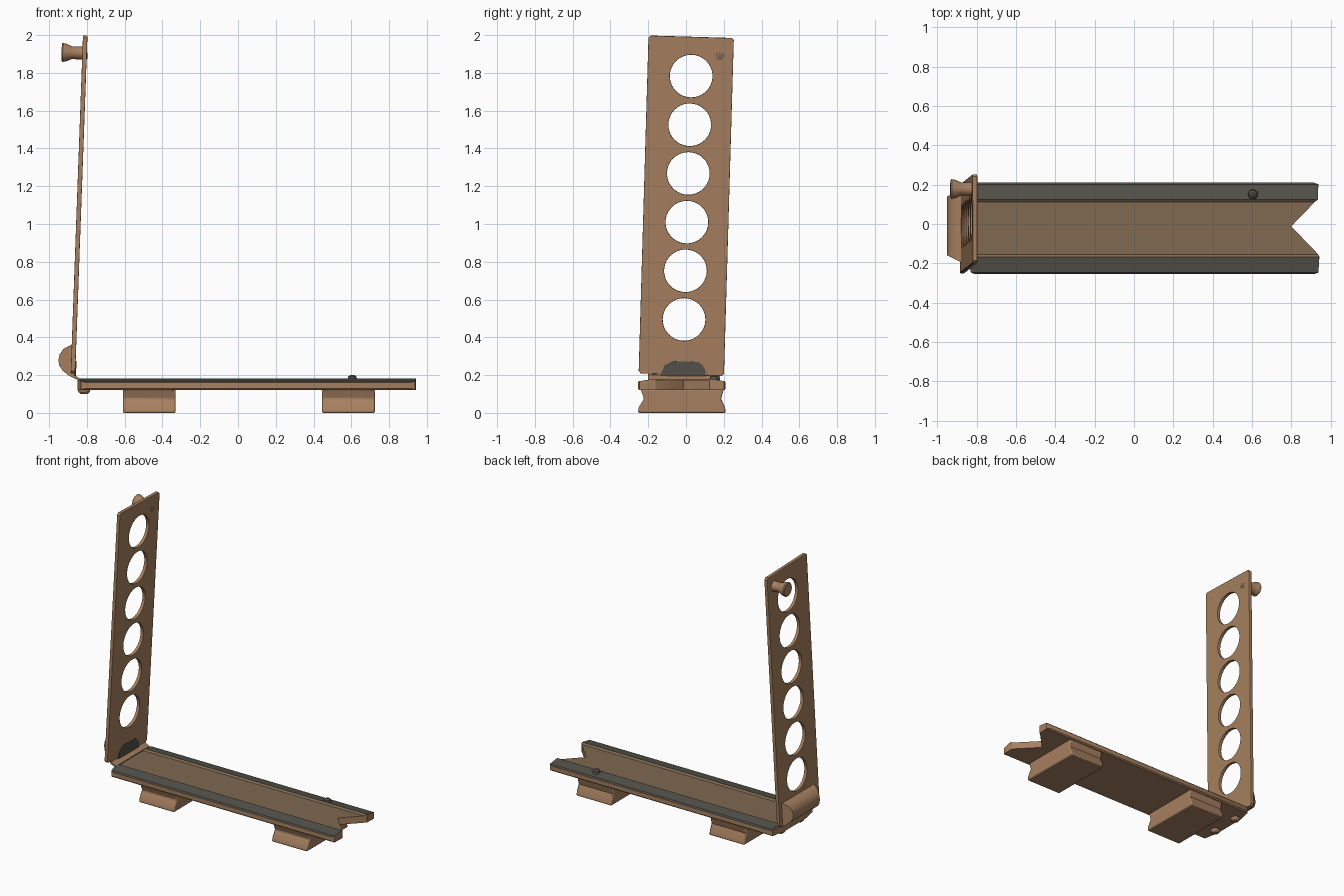
import bpy, bmesh, math
from mathutils import Matrix, Vector

if "Cube" in bpy.data.objects:
    bpy.data.objects.remove(bpy.data.objects["Cube"])


def mat(name, col):
    m = bpy.data.materials.new(name)
    m.diffuse_color = (*col, 1)
    m.use_nodes = True
    m.node_tree.nodes["Principled BSDF"].inputs["Base Color"].default_value = m.diffuse_color
    return m


TAN = mat("tan", (0.38, 0.215, 0.115))
FLOOR = mat("dull_brown", (0.215, 0.14, 0.083))
GREY = mat("dark_grey", (0.085, 0.082, 0.067))


def add(name, me, mats, bevel=0):
    ob = bpy.data.objects.new(name, me)
    bpy.context.collection.objects.link(ob)
    me.materials.clear()
    for m in mats:
        me.materials.append(m)
    if bevel:
        b = ob.modifiers.new("bevel", "BEVEL")
        b.width, b.segments, b.limit_method = bevel, 2, "ANGLE"
        b.angle_limit = math.radians(40)
    bpy.ops.object.select_all(action="DESELECT")
    ob.select_set(True)
    bpy.context.view_layer.objects.active = ob
    bpy.ops.object.shade_smooth_by_angle(angle=math.radians(30))
    return ob


def loft(name, rings, mats, bevel=0):
    """Skin closed rings of equal length and cap both ends."""
    bm = bmesh.new()
    vs = [[bm.verts.new(p) for p in r] for r in rings]
    n = len(vs[0])
    for a, b in zip(vs, vs[1:]):
        for i in range(n):
            bm.faces.new((a[i], a[(i + 1) % n], b[(i + 1) % n], b[i]))
    bm.faces.new(vs[0][::-1])
    bm.faces.new(vs[-1])
    bmesh.ops.recalc_face_normals(bm, faces=bm.faces)
    me = bpy.data.meshes.new(name)
    bm.to_mesh(me)
    bm.free()
    return add(name, me, mats, bevel)


def flat_plate(name, loops, thick, matrix, material, bevel=0):
    """Filled 2D curve: first loop is the outline, the others are holes."""
    cu = bpy.data.curves.new(name, "CURVE")
    cu.dimensions, cu.fill_mode = "2D", "BOTH"
    cu.extrude, cu.bevel_depth, cu.bevel_resolution = thick / 2 - bevel, bevel, 1
    cu.offset = -bevel
    for pts in loops:
        s = cu.splines.new("POLY")
        s.points.add(len(pts) - 1)
        for p, (x, y) in zip(s.points, pts):
            p.co = (x, y, 0, 1)
        s.use_cyclic_u = True
    tmp = bpy.data.objects.new(name + "_curve", cu)
    bpy.context.collection.objects.link(tmp)
    dg = bpy.context.evaluated_depsgraph_get()
    me = bpy.data.meshes.new_from_object(tmp.evaluated_get(dg))
    bpy.data.objects.remove(tmp)
    me.transform(matrix)
    return add(name, me, [material])


def circle(cx, cy, r, n=40):
    return [(cx + r * math.cos(2 * math.pi * i / n), cy + r * math.sin(2 * math.pi * i / n))
            for i in range(n)]


def turned(name, prof, origin, axis, material, n=20):
    """Turned part: prof lists (distance along axis, radius)."""
    q = Vector((0, 0, 1)).rotation_difference(Vector(axis))
    rings = [[Vector(origin) + q @ Vector((x, y, d)) for x, y in circle(0, 0, r, n)]
             for d, r in prof]
    return loft(name, rings, [material])


# base tray: cross-section columns (y, bottom z, top z, left x, right x)
cols = [(-0.255, .130, .160, -.81, .915), (-0.247, .122, .168, -.83, .938),
        (-0.168, .122, .181, -.845, .943), (-0.155, .122, .171, -.85, .938),
        (-0.012, .122, .171, -.85, .80),
        (0.112, .122, .171, -.85, .92), (0.125, .122, .181, -.845, .935),
        (0.202, .122, .168, -.83, .938), (0.210, .130, .160, -.81, .915)]
base = loft("base_tray", [[(a, y, lo), (b, y, lo), (b, y, hi), (a, y, hi)]
                          for y, lo, hi, a, b in cols], [TAN, FLOOR, GREY])
for p in base.data.polygons:
    if p.normal.z > 0.3:
        y = p.center.y
        p.material_index = 1 if -0.166 < y < 0.122 else 2

# two feet with a waisted section
foot = [(-.255, 0), (.212, 0), (.206, .03), (.186, .075), (.2, .125),
        (-.24, .125), (-.222, .075), (-.25, .03)]
for side, a, b in (("left", -.61, -.33), ("right", .445, .725)):
    loft("foot_" + side, [[(x, y, z) for y, z in foot] for x in (a, b)], [TAN], 0.008)

# leaning upright with six holes, in its own width/height plane
up = (Matrix.Translation((-0.874, -0.025, 0.203))
      @ Matrix.Rotation(0.0363, 4, "Y") @ Matrix.Rotation(-0.0293, 4, "X")
      @ Matrix(((0, 0, 1, 0), (1, 0, 0, 0), (0, 1, 0, 0), (0, 0, 0, 1))))
W, H, C = 0.226, 1.79, 0.012
outline = [(-W + C, 0), (W - C, 0), (W, C), (W, H - C), (W - C, H),
           (-W + C, H), (-W, H - C), (-W, C)]
holes = [circle(0.006, 0.292 + 0.258 * i, 0.113) for i in range(6)]
flat_plate("upright", [outline] + holes, 0.024, up, TAN, 0.003)

# grey scoop at the foot of the upright
flat_plate("scoop_patch", [[(-.11, -.008), (.13, -.008), (.125, .035), (.09, .07),
                            (-.05, .07), (-.09, .045)]], 0.006,
           up @ Matrix.Translation((0, 0, .0135)), GREY)

# rounded bend bulge behind the upright, narrower at its crown
bulge = [(-.866, .36), (-.895, .355), (-.925, .338), (-.944, .31), (-.951, .28),
         (-.946, .25), (-.93, .225), (-.9, .2), (-.868, .183), (-.83, .168),
         (-.83, .178), (-.866, .2)]


def bulge_ring(s):
    ring = []
    for x, z in bulge:
        t = min(1, max(0, (-.87 - x) / .08))
        ring.append((x, -.01 + s * (.19 - .04 * t), z))
    return ring


loft("bend_bulge", [bulge_ring(-1), bulge_ring(1)], [TAN])

# flared knob and its rivet on the upright
turned("knob", [(0, .036), (.03, .034), (.06, .034), (.09, .047), (.108, .05), (.114, .044)],
       (-.82, .178, 1.905), (-1, 0, 0.03), TAN)
turned("knob_rivet", [(0, .022), (.006, .02), (.009, .012)],
       (-.806, .178, 1.89), (1, 0, 0), FLOOR)

# stud on the rail, screws below the bend
turned("rail_stud", [(0, .026), (.02, .022), (.029, .01)], (.605, .15, .172), (0, 0, 1), GREY)
for i, y in enumerate((-.12, .09)):
    turned("screw_%d" % i, [(0, .034), (.014, .03), (.025, .018)], (-.815, y, .125), (0, 0, -1), TAN)
